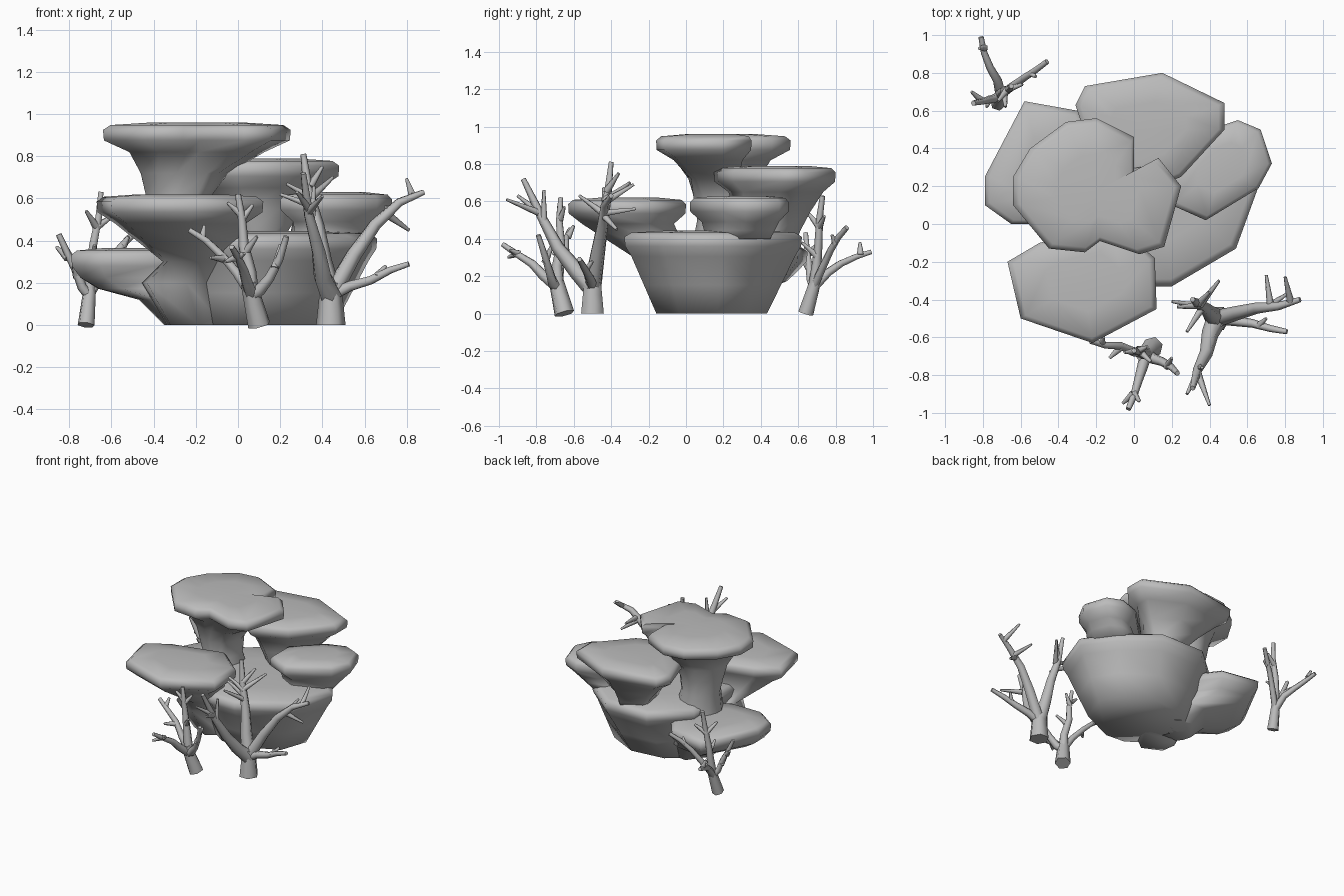
import bpy, bmesh, math, random
from mathutils import Vector

random.seed(3)
UP = Vector((0, 0, 1))

cube = bpy.data.objects.get("Cube")
if cube:
    bpy.data.objects.remove(cube, do_unlink=True)

stone = bpy.data.materials.new("stone grey")
stone.use_nodes = True
stone.diffuse_color = (.5, .5, .5, 1)
stone.node_tree.nodes["Principled BSDF"].inputs["Base Color"].default_value = stone.diffuse_color


def add_object(name, data):
    """Link the data, turn it into a mesh and shade it smooth."""
    data.materials.append(stone)
    obj = bpy.data.objects.new(name, data)
    bpy.context.collection.objects.link(obj)
    bpy.ops.object.select_all(action='DESELECT')
    obj.select_set(True)
    bpy.context.view_layer.objects.active = obj
    if obj.type == 'CURVE':
        bpy.ops.object.convert(target='MESH')
    bpy.ops.object.shade_smooth_by_angle(angle=math.radians(80))


def shelf(name, top, corners, stem, inset=.78, flare=.3):
    """Rounded plate whose underside flares into a stem.
    Stem sections from top to bottom: x, y, z, radius (or radius x and y)."""
    corners = [Vector(corner) for corner in corners]
    center = sum(corners, Vector((0, 0))) / len(corners)
    offsets = [corner - center for corner in corners]
    bm = bmesh.new()

    def ring(middle, z, shape):
        return [bm.verts.new((*(middle + offset), z)) for offset in shape]

    def plate_ring(scale, drop):
        return ring(center, top - drop, [offset * scale for offset in offsets])

    # Domed top, rim and underside
    rings = [plate_ring(.5, 0), plate_ring(.92, .012), plate_ring(1, .035),
             plate_ring(.99, .085), plate_ring(inset, .14)]

    # Flare between the underside and the first stem section
    sections = []
    for x, y, z, *radius in stem:
        round_shape = [Vector((d.x * radius[0], d.y * radius[-1]))
                       for d in (offset.normalized() for offset in offsets)]
        sections.append((Vector((x, y)), z, round_shape))
    neck, neck_z, neck_shape = sections[0]
    blend = [slim.lerp(wide * inset, flare) for slim, wide in zip(neck_shape, offsets)]
    rings.append(ring(neck.lerp(center, flare), (neck_z + top - .14) / 2, blend))
    rings += [ring(*section) for section in sections]

    # Skin and end caps
    count = len(offsets)
    for upper, lower in zip(rings, rings[1:]):
        for i in range(count):
            j = (i + 1) % count
            bm.faces.new((upper[i], upper[j], lower[j], lower[i]))
    bmesh.ops.poke(bm, faces=[bm.faces.new(rings[0])])
    bm.faces.new(rings[-1])
    bmesh.ops.recalc_face_normals(bm, faces=bm.faces)
    mesh = bpy.data.meshes.new(name)
    bm.to_mesh(mesh)
    bm.free()
    add_object(name, mesh)


def add_spline(curve, points, thick, thin):
    spline = curve.splines.new('POLY')
    spline.points.add(len(points) - 1)
    for i, (point, place) in enumerate(zip(spline.points, points)):
        point.co = (*place, 1)
        point.radius = thick + (thin - thick) * i / (len(points) - 1)


def tree(name, foot, fork, thick, limbs):
    """Trunk from foot to fork, then limbs: end, arch height, start thickness, twig tips."""
    curve = bpy.data.curves.new(name, 'CURVE')
    curve.dimensions = '3D'
    curve.bevel_depth = 1
    curve.bevel_resolution = 1
    curve.use_fill_caps = True
    foot, fork = Vector(foot), Vector(fork)
    add_spline(curve, [foot, foot.lerp(fork, .5), fork], thick, thick * .7)
    steps = 4
    for end, arch, share, *tips in limbs:
        end = Vector(end)
        start = foot.lerp(fork, .7)
        span = end - start

        def on_limb(t):
            return start.lerp(end, t) + UP * arch * 4 * t * (1 - t)

        points = [on_limb(i / steps) for i in range(steps + 1)]
        for point in points[1:-1]:
            point += Vector([random.uniform(-.01, .01) for axis in range(3)])
        add_spline(curve, points, thick * share, .014)

        # Pointed twigs leave the limb a little below the level of their tips
        for tip in map(Vector, tips):
            t = (tip - start).dot(span) / span.length_squared - .13
            root = on_limb(min(max(t, .3), .9))
            add_spline(curve, [root, tip], .02, .008)
    add_object(name, curve)


# Broad base bowl
shelf("base_bowl", .445,
      [(-.35, -.1), (0, -.33), (.2, -.33), (.54, -.13), (.66, .2),
       (.5, .42), (.25, .62), (-.1, .62), (-.35, .4)],
      [(.08, .14, 0, .38, .3)], inset=.92, flare=.5)

# Shelf plates with their stems
shelf("low_shelf", .365,
      [(-.79, .25), (-.58, .65), (-.3, .6), (-.15, .4), (-.2, .1),
       (-.4, 0), (-.65, 0), (-.79, .1)],
      [(-.26, .2, .12, .21), (-.2, .2, 0, .15)], inset=.86, flare=.7)
shelf("front_shelf", .62,
      [(-.67, -.2), (-.6, -.5), (-.22, -.63), (.12, -.45), (.11, -.18),
       (-.1, 0), (-.5, -.1)],
      [(-.2, -.12, .3, .16), (-.27, -.03, .2, .19), (-.2, 0, 0, .14)], flare=.5)
shelf("side_shelf", .63,
      [(.38, .02), (.66, .19), (.73, .32), (.67, .5), (.55, .55),
       (.4, .5), (.2, .3), (.2, .1)],
      [(.42, .28, .4, .18)], flare=.5)
shelf("back_shelf", .79,
      [(-.31, .63), (-.26, .73), (.15, .8), (.48, .64), (.48, .5),
       (.25, .25), (0, .15), (-.2, .3)],
      [(.1, .45, .45, .14, .17), (.1, .45, .38, .14)], flare=.45)
shelf("top_shelf", .96,
      [(-.64, .25), (-.55, .4), (-.36, .54), (-.2, .56), (0, .46), (0, .28),
       (.13, .35), (.25, .2), (.16, -.12), (.03, -.16), (-.18, -.09), (-.26, -.15),
       (-.45, -.13), (-.64, .1)],
      [(-.28, .2, .62, .16), (-.27, .2, .5, .14), (-.25, .2, .3, .18)], inset=.72)

# Bare trees around the shelves
tree("large_tree", (.44, -.5, 0), (.44, -.5, .2), .07, [
    ((.31, -.4, .81), 0, .75, (.2, -.41, .62), (.28, -.57, .63), (.4, -.36, .75),
     (.45, -.3, .7), (.23, -.44, .67)),
    ((.31, -.87, .72), -.08, .8, (.4, -.96, .61), (.36, -.76, .66), (.28, -.9, .63)),
    ((.88, -.4, .63), .09, .65, (.8, -.28, .69), (.81, -.37, .45), (.7, -.27, .56)),
    ((.81, -.57, .29), 0, .45, (.7, -.5, .28))])
tree("medium_tree", (.1, -.65, 0), (.05, -.7, .2), .055, [
    ((0, -.67, .62), 0, .65, (.07, -.65, .57), (-.05, -.68, .58), (.09, -.73, .42)),
    ((.23, -.79, .42), -.06, .6, (.2, -.71, .38)),
    ((-.23, -.62, .45), .03, .5, (-.13, -.71, .32), (-.16, -.6, .47)),
    ((-.03, -.98, .37), .02, .6, (-.06, -.95, .3), (.03, -.94, .34))])
tree("small_tree", (-.72, .64, 0), (-.7, .7, .2), .042, [
    ((-.65, .73, .63), 0, .7, (-.72, .65, .54), (-.59, .74, .52), (-.68, .62, .38)),
    ((-.81, .99, .33), .03, .65, (-.82, .93, .38)),
    ((-.85, .64, .43), -.03, .6, (-.86, .7, .37), (-.78, .62, .29)),
    ((-.46, .86, .46), .03, .55, (-.52, .78, .42))])
